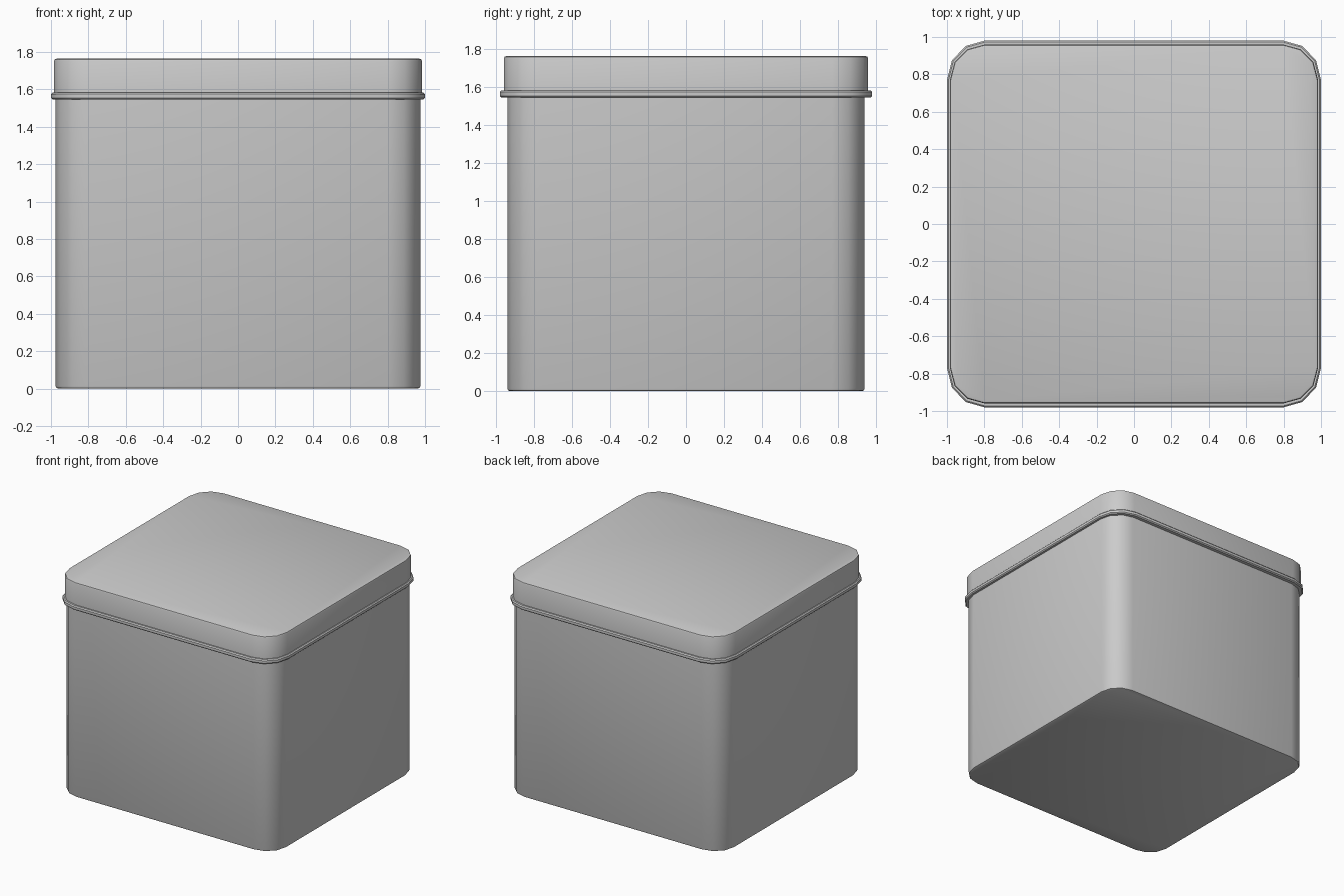
import bpy, bmesh, math

if "Cube" in bpy.data.objects:
    bpy.data.objects.remove(bpy.data.objects["Cube"])

# Corner arcs share these centres; each level only changes the half extents
CX, CY, SEG = 0.80, 0.77, 3


def outline(hx, hy):
    """Rounded rectangle with faceted corners, counter-clockwise."""
    pts = []
    for q, (sx, sy) in enumerate([(1, 1), (-1, 1), (-1, -1), (1, -1)]):
        for i in range(SEG + 1):
            a = math.radians(90 * q + 90 * i / SEG)
            pts.append((sx * CX + (hx - CX) * math.cos(a),
                        sy * CY + (hy - CY) * math.sin(a)))
    return pts


def loft(name, levels, closed=False):
    """Skin rounded rectangles given as (half x, half y, z)."""
    bm = bmesh.new()
    rings = [[bm.verts.new((x, y, z)) for x, y in outline(hx, hy)]
             for hx, hy, z in levels]
    n = len(rings[0])
    pairs = list(zip(rings, rings[1:]))
    if closed:
        pairs.append((rings[-1], rings[0]))
    for a, b in pairs:
        for i in range(n):
            j = (i + 1) % n
            bm.faces.new((a[i], a[j], b[j], b[i]))
    if not closed:
        bm.faces.new(rings[0][::-1])
        bm.faces.new(rings[-1])
    bmesh.ops.recalc_face_normals(bm, faces=bm.faces)
    mesh = bpy.data.meshes.new(name)
    bm.to_mesh(mesh)
    bm.free()
    ob = bpy.data.objects.new(name, mesh)
    bpy.context.collection.objects.link(ob)
    bpy.ops.object.select_all(action='DESELECT')
    ob.select_set(True)
    bpy.context.view_layer.objects.active = ob
    bpy.ops.object.shade_smooth_by_angle(angle=math.radians(40))
    return ob


# Tin body with a slightly softened bottom edge
loft("tin_body", [(0.962, 0.927, 0.0), (0.971, 0.936, 0.004),
                  (0.975, 0.940, 0.014), (0.975, 0.940, 1.565)])

# Lid with a softened top edge
loft("lid", [(0.984, 0.959, 1.56), (0.984, 0.959, 1.750),
             (0.980, 0.955, 1.760), (0.970, 0.945, 1.764)])

# Rolled bead around the lower edge of the lid
bead = [(-0.035, -0.018), (-0.008, -0.018), (0.0, -0.010),
        (0.0, 0.010), (-0.008, 0.018), (-0.035, 0.018)]
loft("lid_bead", [(1.0 + d, 0.98 + d, 1.564 + z) for d, z in bead], closed=True)
